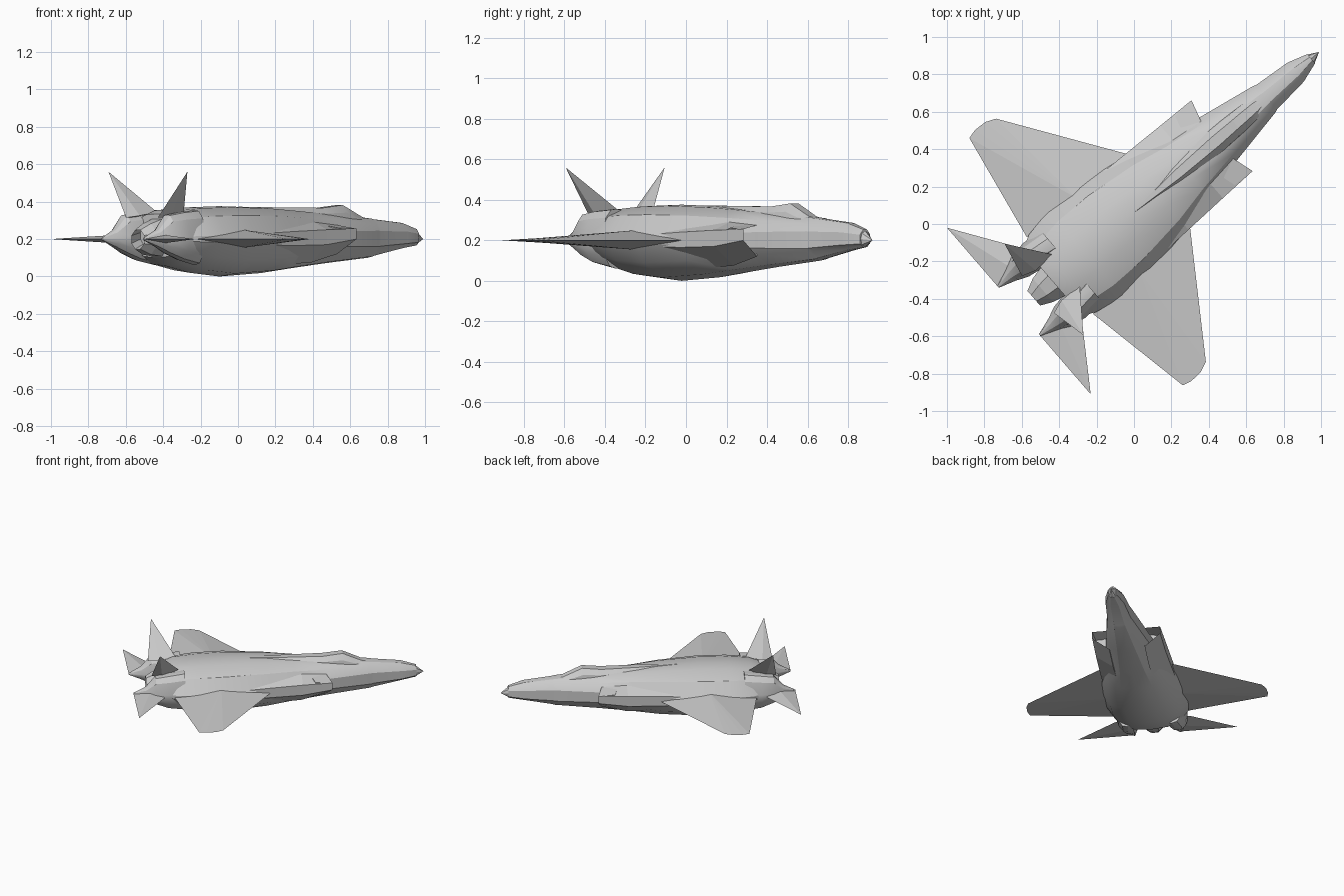
import bpy, bmesh
from math import radians, cos, sin, tau

if "Cube" in bpy.data.objects:
    bpy.data.objects.remove(bpy.data.objects["Cube"])

A = radians(40.8)  # heading of the aircraft in the ground plane


def P(u, v, z):
    """u = forward along the airframe, v = sideways, z = up."""
    v += 0.05
    return (u * cos(A) - v * sin(A), u * sin(A) + v * cos(A), z)


def finish(bm, name, angle=0):
    bmesh.ops.recalc_face_normals(bm, faces=bm.faces[:])
    me = bpy.data.meshes.new(name)
    bm.to_mesh(me)
    bm.free()
    ob = bpy.data.objects.new(name, me)
    bpy.context.collection.objects.link(ob)
    if angle:
        bpy.ops.object.select_all(action='DESELECT')
        ob.select_set(True)
        bpy.context.view_layer.objects.active = ob
        bpy.ops.object.shade_smooth_by_angle(angle=radians(angle))
    return ob


def loft(name, rings, angle=0, recess=None):
    """Skin rings of (u, v, z); recess = (margin, depth) hollows the first cap."""
    bm = bmesh.new()
    vs = [[bm.verts.new(P(*p)) for p in r] for r in rings]
    n = len(rings[0])
    for a, b in zip(vs, vs[1:]):
        for i in range(n):
            bm.faces.new((a[i], a[(i + 1) % n], b[(i + 1) % n], b[i]))
    cap = bm.faces.new(vs[0])
    bm.faces.new(vs[-1])
    if recess:
        bmesh.ops.recalc_face_normals(bm, faces=bm.faces[:])
        bmesh.ops.inset_region(bm, faces=[cap], thickness=recess[0])
        direction = (vs[-1][0].co - vs[0][0].co).normalized() * recess[1]
        bmesh.ops.translate(bm, verts=cap.verts[:], vec=direction)
    return finish(bm, name, angle)


def hull(name, pts):
    bm = bmesh.new()
    for p in pts:
        bm.verts.new(P(*p))
    bmesh.ops.convex_hull(bm, input=bm.verts[:])
    return finish(bm, name)


def section(u, hw, top, bot, side, vc=0.0, mid=0.2):
    """Rounded cross-section with a flat or pointed side."""
    half = [(0, 1), (.36, .97), (.75, .72), (1, side), (1, -side),
            (.82, -.55), (.45, -.92), (0, -1)]
    half += [(-a, b) for a, b in reversed(half[1:-1])]
    return [(u, vc + a * hw, mid + b * ((top - mid) if b > 0 else (mid - bot)))
            for a, b in half]


# fuselage: u, half width, top, bottom, side flatness
loft("fuselage", [section(*s) for s in [
    (1.295, .032, .255, .165, .5), (1.185, .067, .288, .148, .45),
    (.98, .086, .308, .106, .4), (.96, .093, .312, .10, .4),
    (.65, .15, .337, .07, .3), (.4, .20, .355, .042, .2),
    (.2, .255, .368, .018, .12), (-.09, .30, .376, .0, .1),
    (-.3, .302, .37, .02, .1), (-.46, .275, .358, .055, .1),
    (-.53, .24, .335, .10, .1)]], 28)

# nose tip: faceted cone
hull("nose_tip", [(1.35, 0, .2)] + [(1.292, .031 * cos(tau * i / 8), .207 + .042 * sin(tau * i / 8))
                                    for i in range(8)])


# canopy running back into a narrowing spine
def ridge(u, hw, top, base):
    h = top - base
    return [(u, -hw, base), (u, -hw * .85, base + h * .6), (u, -hw * .4, top), (u, hw * .4, top),
            (u, hw * .85, base + h * .6), (u, hw, base)]


loft("canopy", [ridge(*r) for r in [
    (.95, .045, .308, .27), (.9, .06, .318, .27), (.83, .066, .35, .27),
    (.76, .068, .382, .28), (.62, .075, .367, .29), (.35, .06, .369, .31),
    (.05, .01, .373, .33)]], 25)

# centre engine nozzle, eight sided and hollow
loft("nozzle", [[(u, r * cos(tau * (i + .5) / 8), z + r * sin(tau * (i + .5) / 8)) for i in range(8)]
                for u, r, z in [(-.665, .056, .197), (-.60, .09, .2), (-.50, .115, .21)]],
     recess=(.01, .09))

for s, side in ((1, "left"), (-1, "right")):
    # engine intake with raked hollow mouth
    loft(side + "_intake", [
        [(u0, s * .13, zt), (u1, s * w, za), (u1, s * w, zb), (u0, s * .13, zl)]
        for u0, u1, w, zt, za, zb, zl in [
            (.63, .665, .25, .275, .255, .2, .12), (.45, .45, .256, .30, .25, .17, .075),
            (.2, .2, .264, .31, .24, .165, .06), (0, 0, .27, .32, .23, .17, .06)]],
         recess=(.008, .12))

    # main wing
    hull(side + "_wing", [(u, s * v, z) for u, v, z in [
        (.225, .245, .2), (-.19, .858, .2), (-.245, .882, .2), (-.315, .886, .2),
        (-.366, .873, .2), (-.48, .27, .2), (-.14, .25, .25), (-.14, .25, .153)]])

    # tail boom tapering beside the nozzle
    loft(side + "_tail_boom", [section(u, w, t, b, .1, s * v) for u, w, t, b, v in [
        (-.40, .09, .355, .06, .16), (-.52, .085, .345, .085, .175),
        (-.61, .07, .33, .12, .175), (-.68, .04, .25, .155, .175),
        (-.77, .006, .206, .194, .17)]], 25)

    # horizontal tailplane
    hull(side + "_tailplane", [(u, s * v, z) for u, v, z in [
        (-.55, .22, .2), (-.557, .272, .2), (-.77, .588, .2), (-.77, .17, .2),
        (-.65, .2, .222), (-.65, .2, .178)]])

    # canted tail fin
    hull(side + "_fin", [(u, s * v, z) for u, v, z in [
        (-.435, .11, .345), (-.635, .13, .315), (-.593, .323, .56),
        (-.56, .105, .325), (-.56, .15, .315)]])
